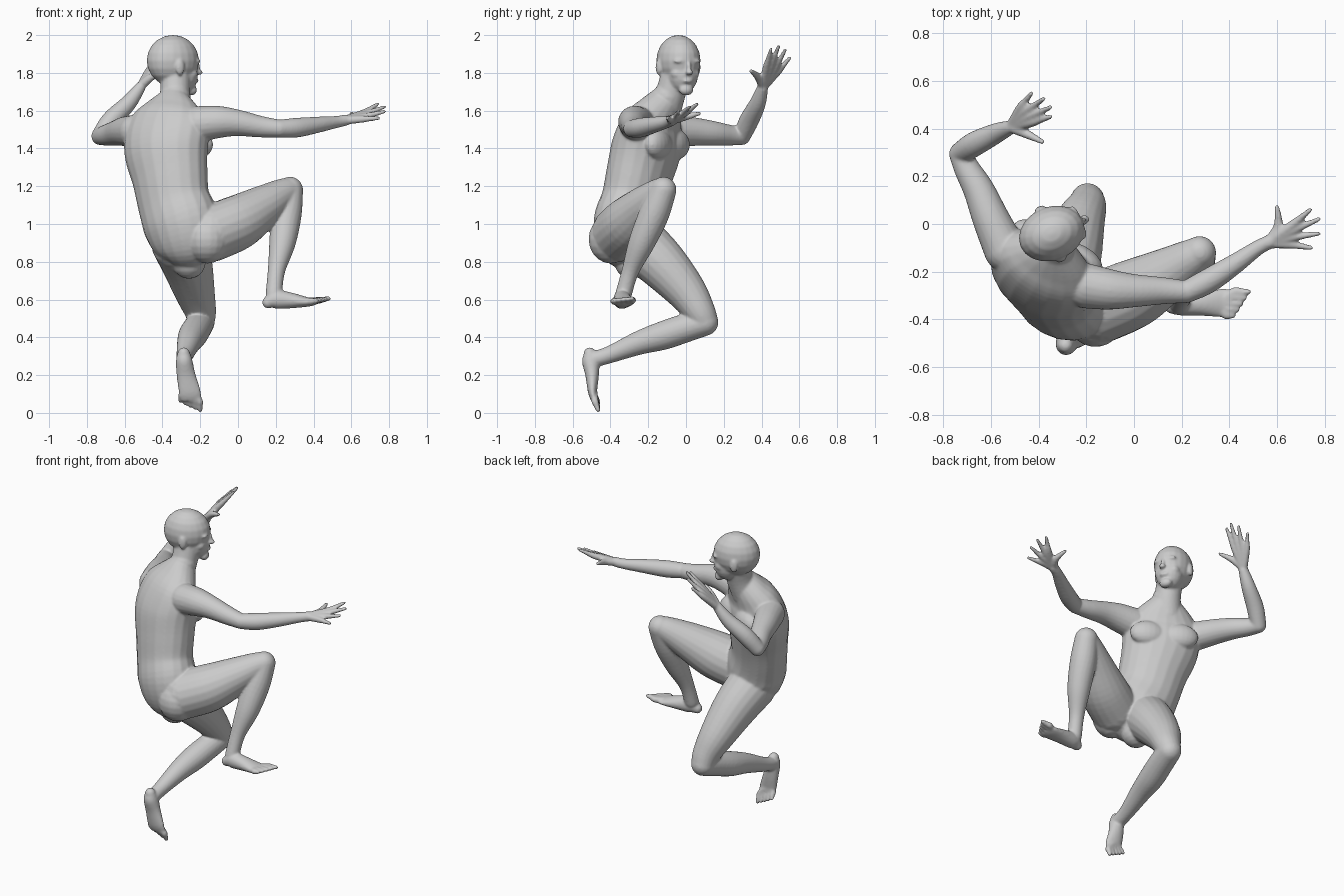
import bpy
import bmesh
from mathutils import Vector, Matrix, Quaternion
from math import sin, cos, pi

cube = bpy.data.objects.get("Cube")
if cube:
    bpy.data.objects.remove(cube, do_unlink=True)

SEGMENTS = 20
STEPS = 5
UP = Vector((0, 0, 1))
TORSO_SIDE = Vector((.88, -.47, 0))
TORSO_FRONT = Vector((.47, .88, 0))
HEAD_FRONT = Vector((.92, .39, 0)).normalized()
HEAD_SIDE = HEAD_FRONT.cross(UP)

bm = bmesh.new()


def ellipsoid(center, radii, side=Vector((1, 0, 0)), front=Vector((0, 1, 0))):
    """Ellipsoid with radii along side, front and up."""
    up = side.cross(front)
    turn = Matrix((side, front, up)).transposed().to_4x4()
    matrix = Matrix.Translation(center) @ turn @ Matrix.Diagonal((*radii, 1))
    bmesh.ops.create_uvsphere(bm, u_segments=SEGMENTS, v_segments=SEGMENTS // 2,
                              radius=1, matrix=matrix)


def spline(rows):
    """Smooth interpolation of section rows."""
    rows = [Vector(r if len(r) == 5 else (*r, r[3])) for r in rows]
    result = []
    for i in range(len(rows) - 1):
        p, q = rows[i], rows[i + 1]
        before = rows[max(i - 1, 0)]
        after = rows[min(i + 2, len(rows) - 1)]
        for k in range(STEPS):
            t = k / STEPS
            m, n = (q - before) / 2, (after - p) / 2
            result.append(p * (1 - 3*t*t + 2*t**3) + q * (3*t*t - 2*t**3)
                          + m * (t - 2*t*t + t**3) + n * (t**3 - t*t))
    result.append(rows[-1])
    return result


def loft(rows, side=Vector((.3, .5, .81))):
    """Closed tube through rows of x, y, z, width radius, depth radius."""
    path = spline(rows)
    centers = [Vector(tuple(r)[:3]) for r in path]
    rings = []
    for i, row in enumerate(path):
        tangent = (centers[min(i + 1, len(path) - 1)] - centers[max(i - 1, 0)]).normalized()
        u = (side - tangent * side.dot(tangent)).normalized()
        v = tangent.cross(u)
        rings.append([bm.verts.new(centers[i] + u * row[3] * cos(2 * pi * j / SEGMENTS)
                                   + v * row[4] * sin(2 * pi * j / SEGMENTS))
                      for j in range(SEGMENTS)])
    for a, b in zip(rings, rings[1:]):
        for j in range(SEGMENTS):
            k = (j + 1) % SEGMENTS
            bm.faces.new((a[j], a[k], b[k], b[j]))
    bm.faces.new(rings[0][::-1])
    bm.faces.new(rings[-1])
    # rounded ends
    for end in (0, -1):
        r = min(path[end][3], path[end][4])
        ellipsoid(centers[end], (r, r, r))


def digits(start, first, last, tips, sizes):
    """Fan of fingers or toes from a root, through a knuckle row, to the tips."""
    start, first, last = Vector(start), Vector(first), Vector(last)
    for i, tip in enumerate(tips):
        knuckle = first.lerp(last, i / (len(tips) - 1))
        tip = Vector(tip)
        root = start.lerp(knuckle, .15)
        middle = knuckle.lerp(tip, .5)
        loft([(*p, r) for p, r in zip((root, knuckle, middle, tip), sizes)])


# torso
loft([(-.33, -.1, 1.67, .085, .08),
      (-.35, -.14, 1.6, .17, .11),
      (-.37, -.18, 1.52, .23, .145),
      (-.38, -.21, 1.4, .235, .17),
      (-.36, -.25, 1.25, .21, .165),
      (-.34, -.28, 1.12, .2, .16),
      (-.3, -.31, 1, .21, .17),
      (-.27, -.31, .88, .18, .15),
      (-.26, -.29, .8, .1, .09)], TORSO_SIDE)

# chest and buttocks
chest = Vector((-.32, -.1, 1.42))
seat = Vector((-.25, -.35, .92))
for sign in (-1, 1):
    ellipsoid(chest + TORSO_SIDE * sign * .1, (.11, .06, .08), TORSO_SIDE, TORSO_FRONT)
    ellipsoid(seat + TORSO_SIDE * sign * .1, (.12, .12, .13), TORSO_SIDE, TORSO_FRONT)

# neck
loft([(-.36, -.12, 1.58, .09), (-.335, -.085, 1.68, .08), (-.33, -.05, 1.8, .08)])


def head_part(forward, sideways, height, radii):
    base = Vector((-.345, -.04, height))
    ellipsoid(base + HEAD_FRONT * forward + HEAD_SIDE * sideways, radii, HEAD_SIDE, HEAD_FRONT)


# skull, jaw and chin
head_part(0, 0, 1.865, (.113, .143, .136))
head_part(.055, 0, 1.79, (.083, .083, .1))
head_part(.105, 0, 1.71, (.04, .03, .03))
# nose and lips
head_part(.142, 0, 1.825, (.012, .014, .035))
head_part(.148, 0, 1.803, (.02, .023, .014))
head_part(.126, 0, 1.758, (.03, .018, .014))
for sign in (-1, 1):
    # brows, cheeks and ears
    head_part(.12, sign * .04, 1.862, (.036, .018, .012))
    head_part(.085, sign * .05, 1.795, (.03, .035, .03))
    head_part(-.005, sign * .112, 1.83, (.014, .025, .042))

# right arm
loft([(-.2, -.26, 1.53, .095), (-.1, -.275, 1.54, .085), (0, -.28, 1.535, .07),
      (.12, -.28, 1.515, .057), (.22, -.285, 1.505, .047)])
loft([(.22, -.285, 1.505, .047), (.31, -.24, 1.51, .052),
      (.42, -.17, 1.525, .043), (.52, -.1, 1.54, .032), (.57, -.075, 1.55, .03)])

# left arm
loft([(-.54, -.11, 1.49, .09), (-.6, .02, 1.49, .078), (-.65, .14, 1.48, .066),
      (-.7, .23, 1.47, .055), (-.73, .295, 1.465, .047)])
loft([(-.73, .295, 1.465, .047), (-.67, .335, 1.55, .052),
      (-.58, .38, 1.64, .043), (-.52, .405, 1.72, .03)])

# right hand
FINGER = (.022, .019, .014, .01)
digits((.56, -.08, 1.548), (.67, 0, 1.59), (.655, -.085, 1.555),
       [(.74, .06, 1.635), (.775, .02, 1.62), (.775, -.04, 1.595), (.745, -.1, 1.56)], FINGER)
loft([(.57, -.07, 1.55, .024), (.605, -.01, 1.565, .02), (.6, .07, 1.585, .011)])

# left hand
digits((-.52, .405, 1.72), (-.43, .425, 1.83), (-.475, .49, 1.81),
       [(-.35, .45, 1.925), (-.35, .49, 1.94), (-.38, .525, 1.92), (-.43, .55, 1.88)], FINGER)
loft([(-.51, .405, 1.735, .024), (-.455, .38, 1.78, .02), (-.385, .345, 1.81, .011)])

# right leg
loft([(-.14, -.35, .95, .15), (0, -.29, 1.01, .145), (.13, -.215, 1.09, .115),
      (.23, -.15, 1.155, .085), (.275, -.12, 1.18, .07)])
loft([(.275, -.12, 1.18, .07), (.257, -.17, 1.05, .08), (.235, -.235, .9, .07),
      (.203, -.295, .75, .046), (.19, -.33, .63, .044)])

# left leg
loft([(-.31, -.25, .9, .15), (-.27, -.13, .79, .135), (-.23, 0, .645, .108),
      (-.2, .07, .54, .085), (-.195, .1, .48, .072)])
loft([(-.195, .1, .48, .072), (-.215, 0, .45, .076), (-.24, -.12, .41, .076),
      (-.26, -.25, .37, .063), (-.28, -.4, .31, .046), (-.285, -.48, .285, .043)])

# right foot
TOE = (.02, .019, .016, .012)
loft([(.16, -.345, .585, .034, .032), (.2, -.34, .6, .045, .05),
      (.28, -.335, .595, .05, .042), (.37, -.332, .587, .06, .025),
      (.41, -.332, .59, .056, .018)], Vector((0, 1, 0)))
digits((.36, -.332, .588), (.42, -.285, .595), (.385, -.38, .59),
       [(.48 - .016 * i, -.285 - .025 * i, .605 - .003 * i) for i in range(5)], TOE)

# left foot
loft([(-.287, -.51, .315, .034, .032), (-.285, -.505, .275, .044, .046),
      (-.275, -.497, .2, .05, .036), (-.255, -.495, .11, .058, .024),
      (-.248, -.485, .07, .055, .018)], Vector((1, 0, 0)))
digits((-.255, -.49, .12), (-.205, -.483, .065), (-.295, -.49, .1),
       [(-.2 - .026 * i, -.465, .014 + .012 * i) for i in range(5)], TOE)

# fused skin over all the parts
mesh = bpy.data.meshes.new("body")
bm.to_mesh(mesh)
bm.free()
body = bpy.data.objects.new("body", mesh)
bpy.context.collection.objects.link(body)

skin = bpy.data.materials.new("plain grey")
skin.use_nodes = True
grey = (.6, .6, .6, 1)
skin.diffuse_color = grey
skin.node_tree.nodes["Principled BSDF"].inputs["Base Color"].default_value = grey
mesh.materials.append(skin)

remesh = body.modifiers.new("fuse", "REMESH")
remesh.mode = "VOXEL"
remesh.voxel_size = .007
remesh.use_smooth_shade = True
smooth = body.modifiers.new("soften", "SMOOTH")
smooth.factor = .5
smooth.iterations = 6
